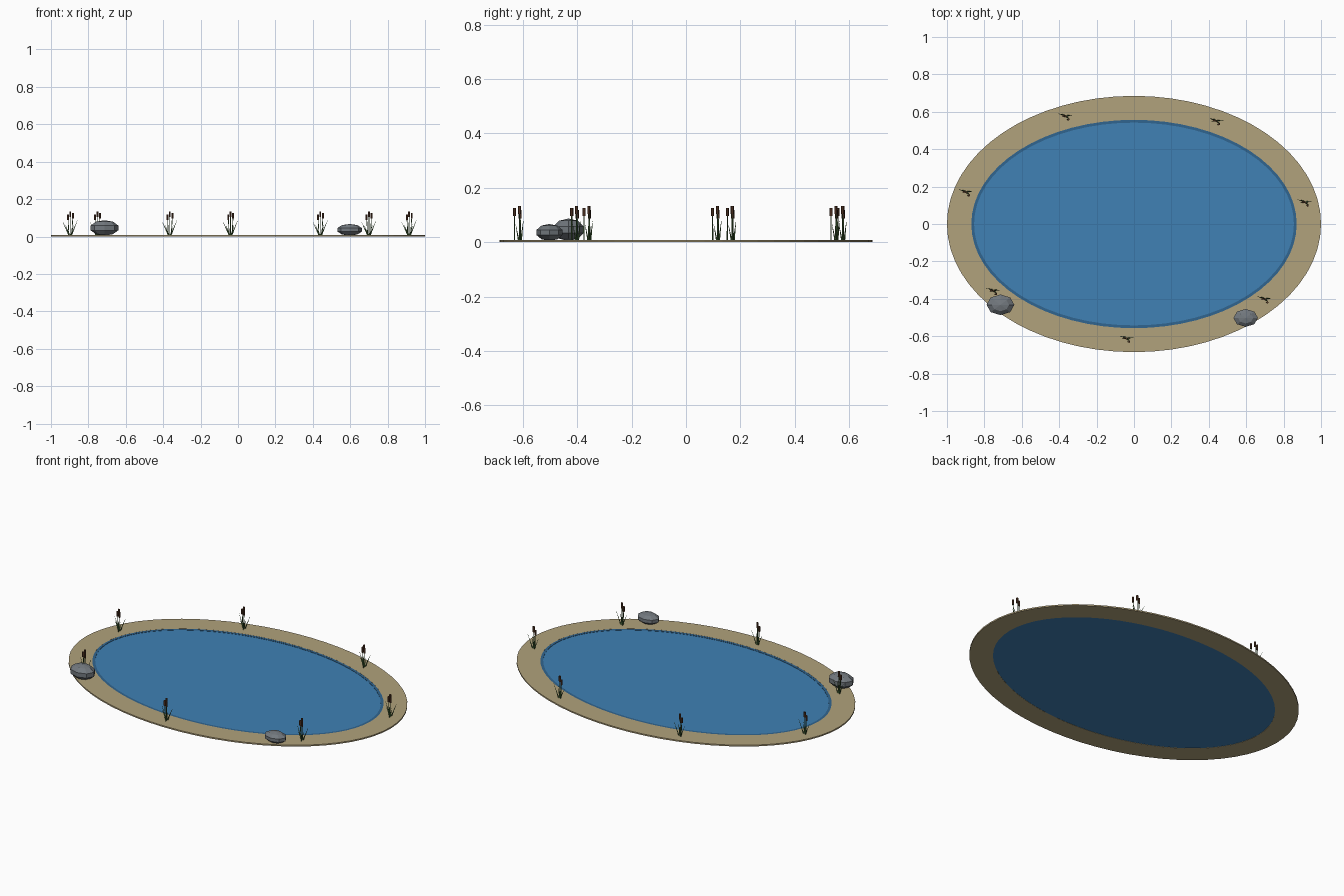
import bpy, bmesh, math
from mathutils import Vector

if "Cube" in bpy.data.objects:
    bpy.data.objects.remove(bpy.data.objects["Cube"])


def mat(name, col):
    m = bpy.data.materials.new(name)
    m.diffuse_color = (*col, 1)
    m.use_nodes = True
    m.node_tree.nodes["Principled BSDF"].inputs["Base Color"].default_value = m.diffuse_color
    return m


BANK = mat("sand", (0.44, 0.36, 0.20))
WATER = mat("water_blue", (0.05, 0.22, 0.46))
EDGE = mat("deep_blue", (0.03, 0.13, 0.28))
STONE = mat("stone", (0.17, 0.19, 0.21))
GREEN = mat("reed_green", (0.06, 0.14, 0.04))
BROWN = mat("cattail_brown", (0.10, 0.04, 0.02))


def finish(bm, name, m):
    bmesh.ops.recalc_face_normals(bm, faces=bm.faces)
    me = bpy.data.meshes.new(name)
    bm.to_mesh(me)
    bm.free()
    me.materials.append(m)
    ob = bpy.data.objects.new(name, me)
    bpy.context.collection.objects.link(ob)
    return ob


def ellipse_band(name, profile, m, n=64):
    """Closed elliptical ring swept from (rx, ry, z) section points."""
    bm = bmesh.new()
    rings = [[bm.verts.new((rx * math.cos(2 * math.pi * i / n),
                            ry * math.sin(2 * math.pi * i / n), z)) for i in range(n)]
             for rx, ry, z in profile]
    for a, b in zip(rings, rings[1:] + rings[:1]):
        for i in range(n):
            j = (i + 1) % n
            bm.faces.new((a[i], a[j], b[j], b[i]))
    return finish(bm, name, m)


def ellipse_disc(name, rx, ry, z0, z1, m, n=64):
    bm = bmesh.new()
    bmesh.ops.create_cone(bm, cap_ends=True, segments=n, radius1=1, radius2=1, depth=1)
    for v in bm.verts:
        v.co = (v.co.x * rx, v.co.y * ry, z1 if v.co.z > 0 else z0)
    return finish(bm, name, m)


def tube(bm, p, q, r1, r2, sides):
    """Straight tapered prism between two points."""
    p, q = Vector(p), Vector(q)
    d = q - p
    geo = bmesh.ops.create_cone(bm, cap_ends=True, segments=sides, radius1=r1,
                                radius2=r2, depth=d.length)
    rot = d.to_track_quat('Z', 'Y')
    for v in geo["verts"]:
        v.co = rot @ v.co + (p + q) / 2


# Sandy bank, water and dark shoreline
ellipse_band("bank", [(1, .685, 0), (1, .685, .008),
                      (.87, .557, .008), (.87, .557, 0)], BANK)
ellipse_disc("water", .87, .557, .001, .006, WATER)
ellipse_band("shoreline", [(.87, .557, .005), (.87, .557, .0075),
                           (.855, .542, .0075), (.855, .542, .005)], EDGE)

# Boulders
for name, loc, size in [("large_boulder", (-.714, -.432, .046), (.078, .058, .041)),
                        ("small_boulder", (.597, -.502, .036), (.069, .05, .031))]:
    bm = bmesh.new()
    bmesh.ops.create_uvsphere(bm, u_segments=8, v_segments=5, radius=1)
    for v in bm.verts:
        v.co = [c + s * k for c, s, k in zip(loc, size, v.co)]
    finish(bm, name, STONE)

# Reed clumps: three cattails and splayed leaves
CATTAILS = [(-.012, .0, .118), (.0, -.002, .134), (.014, -.02, .126)]
LEAVES = [(-.04, .012, .078), (.038, .002, .085), (-.025, -.004, .06), (.02, -.016, .065)]
CLUMPS = [(-.897, .172), (-.365, .578), (.44, .553), (.915, .118),
          (.70, -.40), (-.04, -.61), (-.752, -.355)]
for k, (cx, cy) in enumerate(CLUMPS, 1):
    stems, heads = bmesh.new(), bmesh.new()
    for x, y, h in CATTAILS:
        tube(stems, (cx + x * .6, cy + y, .006), (cx + x, cy + y, h - .02), .0025, .002, 5)
        tube(heads, (cx + x, cy + y, h - .03), (cx + x, cy + y, h), .0058, .0058, 6)
    for x, y, h in LEAVES:
        tube(stems, (cx + x * .15, cy + y * .3, .006), (cx + x, cy + y, h), .0035, .0005, 4)
    finish(stems, f"reed_stems_{k}", GREEN)
    finish(heads, f"cattail_heads_{k}", BROWN)
